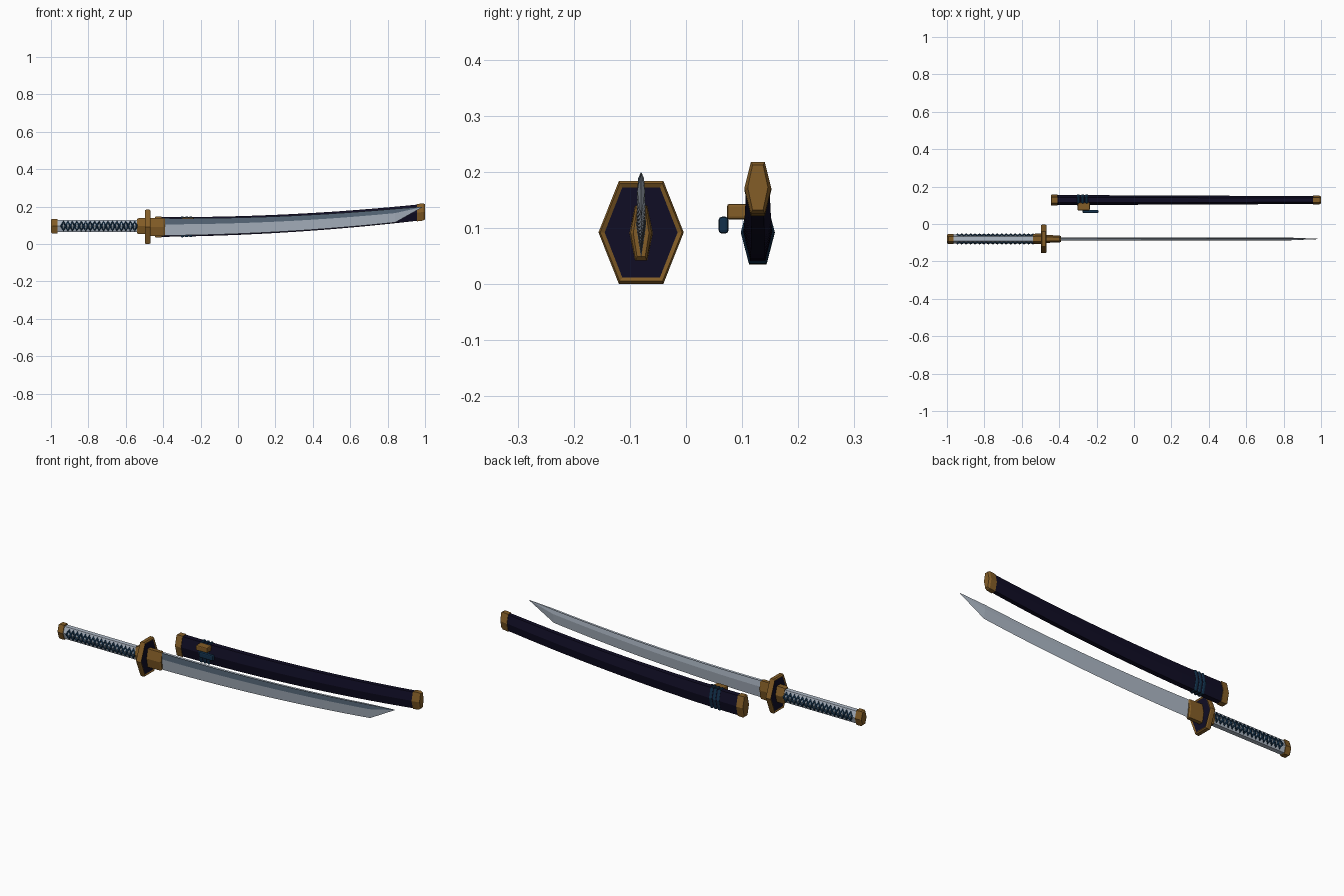
import bpy, bmesh

if "Cube" in bpy.data.objects:
    bpy.data.objects.remove(bpy.data.objects["Cube"])


def material(name, r, g, b):
    m = bpy.data.materials.new(name)
    m.diffuse_color = (r, g, b, 1)
    m.use_nodes = True
    m.node_tree.nodes["Principled BSDF"].inputs["Base Color"].default_value = (r, g, b, 1)
    return m


gold = material("antique_gold", 0.23, 0.11, 0.02)
navy = material("dark_navy", 0.005, 0.004, 0.018)
cord = material("blue_cord", 0.006, 0.03, 0.07)
steel = material("pale_steel", 0.42, 0.48, 0.56)
slate = material("slate_steel", 0.09, 0.13, 0.18)

SWORD_Y, SHEATH_Y, GRIP_Z = -0.08, 0.128, 0.096


def finish(name, bm, mats):
    bmesh.ops.recalc_face_normals(bm, faces=bm.faces[:])
    mesh = bpy.data.meshes.new(name)
    bm.to_mesh(mesh)
    bm.free()
    for m in mats:
        mesh.materials.append(m)
    obj = bpy.data.objects.new(name, mesh)
    bpy.context.collection.objects.link(obj)
    return obj


def loft(rings):
    """Skin a list of equal rings and close both ends."""
    bm = bmesh.new()
    loops = [[bm.verts.new(p) for p in ring] for ring in rings]
    n = len(loops[0])
    sides = []
    for a, b in zip(loops, loops[1:]):
        for i in range(n):
            j = (i + 1) % n
            sides.append((i, bm.faces.new((a[i], a[j], b[j], b[i]))))
    ends = [bm.faces.new(loops[0]), bm.faces.new(loops[-1])]
    return bm, sides, ends


def hexagon(x, y, z, half_w, half_h):
    """Upright six-sided section with flat top and bottom."""
    f = half_w * 0.52
    return [(x, y + dy, z + dz) for dy, dz in (
        (-half_w, 0), (-f, half_h), (f, half_h),
        (half_w, 0), (f, -half_h), (-f, -half_h))]


def hex_part(name, mat, y, stations):
    """Stations are (x, centre z, half width, half height)."""
    bm, _, _ = loft([hexagon(x, y, z, w, h) for x, z, w, h in stations])
    return finish(name, bm, [mat])


def curve_z(x):
    """Upward sweep shared by the blade and the scabbard."""
    t = max(0, (x + 0.45) / 1.43)
    return 0.091 + 0.079 * t * t


def mix(a, b, t):
    return a + (b - a) * t


# Grip, its end cap and collar
hex_part("grip", steel, SWORD_Y, [(x, GRIP_Z, 0.023, 0.033) for x in (-0.97, -0.53)])
hex_part("pommel", gold, SWORD_Y, [
    (-1.0, GRIP_Z, 0.022, 0.033), (-0.993, GRIP_Z, 0.027, 0.039), (-0.965, GRIP_Z, 0.027, 0.039)])
hex_part("grip_collar", gold, SWORD_Y, [
    (-0.54, GRIP_Z, 0.025, 0.038), (-0.53, GRIP_Z, 0.028, 0.043), (-0.49, GRIP_Z, 0.028, 0.043)])

# Crossed cord wrapping on both faces of the grip
STEPS = 34
for side, label in ((-1, "front"), (1, "back")):
    for phase in (-1, 1):
        data = bpy.data.curves.new("grip_wrap", "CURVE")
        data.dimensions = "3D"
        data.bevel_depth = 0.0055
        data.bevel_resolution = 1
        data.use_fill_caps = True
        spline = data.splines.new("POLY")
        spline.points.add(STEPS)
        for i, p in enumerate(spline.points):
            d = (0, 1, 0, -1)[i % 4] * phase * 0.023
            y = SWORD_Y + side * (0.024 - 0.33 * abs(d))
            p.co = (mix(-0.945, -0.54, i / STEPS), y, GRIP_Z + d, 1)
        data.materials.append(cord)
        strand = "rising" if phase > 0 else "falling"
        wrap = bpy.data.objects.new(f"grip_wrap_{label}_{strand}", data)
        bpy.context.collection.objects.link(wrap)

# Guard with a gold rim and recessed dark faces
bm, _, ends = loft([hexagon(x, SWORD_Y, 0.092, w, h) for x, w, h in (
    (-0.498, 0.073, 0.087), (-0.492, 0.076, 0.092), (-0.474, 0.076, 0.092), (-0.468, 0.073, 0.087))])
bmesh.ops.recalc_face_normals(bm, faces=bm.faces[:])
bmesh.ops.inset_individual(bm, faces=ends, thickness=0.008, depth=-0.004)
for f in ends:
    f.material_index = 1
finish("guard", bm, [gold, navy])

# Blade collar
hex_part("blade_collar", gold, SWORD_Y, [
    (-0.48, 0.091, 0.021, 0.049), (-0.397, 0.091, 0.019, 0.049), (-0.39, 0.091, 0.014, 0.042)])


# Blade: single edge below, ridge line, grooved spine, slanted point
def blade_ring(x, edge, ridge, spine, w):
    y = SWORD_Y
    return [(x, y, edge), (x, y - w, ridge), (x, y - w * 0.75, spine),
            (x, y, spine - 0.6 * w), (x, y + w * 0.75, spine), (x, y + w, ridge)]


rings = []
COUNT = 14
for i in range(COUNT + 1):
    t = i / COUNT
    x = mix(-0.42, 0.84, t)
    z = curve_z(x)
    rings.append(blade_ring(x, z - mix(0.046, 0.040, t), z + mix(0.014, 0.010, t),
                            z + mix(0.047, 0.033, t), mix(0.009, 0.007, t)))
rings.append(blade_ring(0.985, 0.196, 0.1975, 0.199, 0.001))
bm, sides, _ = loft(rings)
for segment, face in sides:
    face.material_index = 1 if segment == 1 else 0
finish("blade", bm, [steel, slate])


# Scabbard and fittings
def sheath_station(x, grow=0.0):
    t = (x + 0.44) / 1.44
    return (x, curve_z(x), mix(0.027, 0.021, t) + grow, mix(0.053, 0.043, t) + grow)


hex_part("scabbard", navy, SHEATH_Y, [sheath_station(mix(-0.43, 0.98, i / 16)) for i in range(17)])
hex_part("scabbard_mouth", gold, SHEATH_Y, [
    sheath_station(-0.445, -0.001), sheath_station(-0.44, 0.003), sheath_station(-0.408, 0.003)])
hex_part("scabbard_tip", gold, SHEATH_Y, [
    sheath_station(0.957, 0.003), sheath_station(0.99, 0.003), sheath_station(1.0, -0.003)])
for i in range(3):
    x = -0.297 + 0.022 * i
    hex_part(f"scabbard_cord_{i + 1}", cord, SHEATH_Y, [
        sheath_station(x - 0.008, 0.001), sheath_station(x - 0.004, 0.004),
        sheath_station(x + 0.004, 0.004), sheath_station(x + 0.008, 0.001)])


# Knob and cord loop on the front of the scabbard
def rounded_block(name, mat, low, high, radius):
    bm = bmesh.new()
    bmesh.ops.create_cube(bm, size=1)
    for v in bm.verts:
        v.co = [mix(a, b, c + 0.5) for a, b, c in zip(low, high, v.co)]
    bmesh.ops.bevel(bm, geom=bm.edges[:], offset=radius, segments=2, profile=0.5, affect="EDGES")
    finish(name, bm, [mat])


rounded_block("cord_knob", gold, (-0.302, 0.073, 0.115), (-0.236, 0.115, 0.143), 0.005)
rounded_block("cord_loop", cord, (-0.275, 0.058, 0.09), (-0.19, 0.076, 0.12), 0.006)
